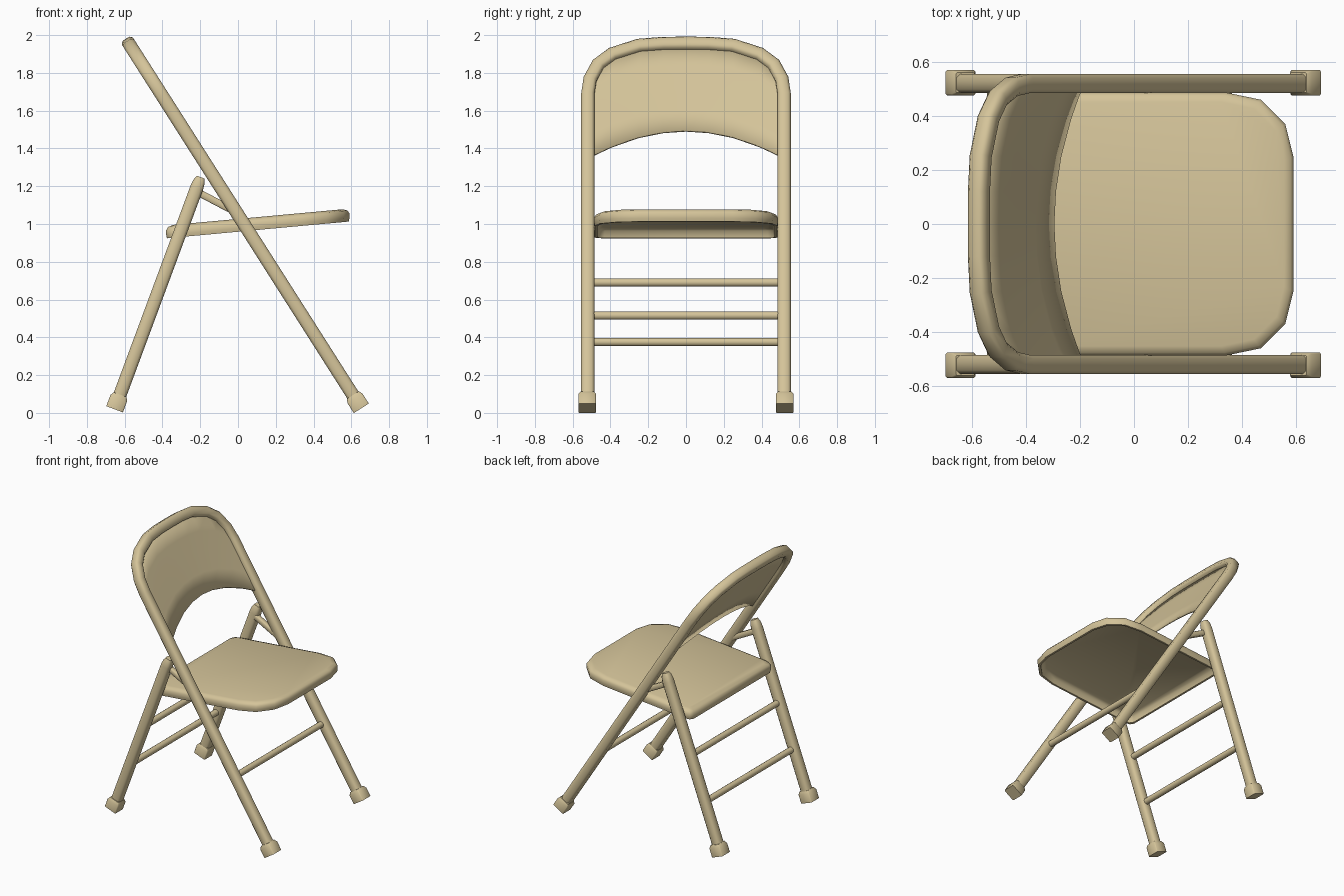
import bpy, bmesh, math
from mathutils import Vector

if "Cube" in bpy.data.objects:
    bpy.data.objects.remove(bpy.data.objects["Cube"])

tan = bpy.data.materials.new("tan paint")
tan.diffuse_color = (0.66, 0.55, 0.32, 1)
tan.use_nodes = True
tan.node_tree.nodes["Principled BSDF"].inputs["Base Color"].default_value = tan.diffuse_color


def finish(bm, name, angle=50):
    bmesh.ops.recalc_face_normals(bm, faces=bm.faces)
    me = bpy.data.meshes.new(name)
    bm.to_mesh(me)
    bm.free()
    me.materials.append(tan)
    ob = bpy.data.objects.new(name, me)
    bpy.context.collection.objects.link(ob)
    bpy.ops.object.select_all(action='DESELECT')
    ob.select_set(True)
    bpy.context.view_layer.objects.active = ob
    bpy.ops.object.shade_smooth_by_angle(angle=math.radians(angle))
    return ob


def bridge(bm, a, b):
    n = len(a)
    for i in range(n):
        bm.faces.new((a[i], a[(i + 1) % n], b[(i + 1) % n], b[i]))


def square(c=0.3):
    k = 1 - c
    return [(1, k), (k, 1), (-k, 1), (-1, k), (-1, -k), (-k, -1), (k, -1), (1, -k)]


def circle(n=10):
    return [(math.cos(2 * math.pi * i / n), math.sin(2 * math.pi * i / n)) for i in range(n)]


def sweep(name, pts, sizes, normal, section):
    """Sweep a section along a path lying in the plane with this normal."""
    bm = bmesh.new()
    pts = [Vector(p) for p in pts]
    nrm = Vector(normal).normalized()
    rings = []
    for i, p in enumerate(pts):
        t = (pts[min(i + 1, len(pts) - 1)] - pts[max(i - 1, 0)]).normalized()
        s = nrm.cross(t).normalized()
        r = sizes[i]
        rings.append([bm.verts.new(p + nrm * r * a + s * r * b) for a, b in section])
    for a, b in zip(rings, rings[1:]):
        bridge(bm, a, b)
    bm.faces.new(rings[0])
    bm.faces.new(rings[-1])
    return finish(bm, name)


# Lines of the two leg frames in side view
def main_x(z):
    return 0.635 - 0.637 * (z - 0.052)


def rear_x(z):
    return -0.64 + 0.371 * (z - 0.055)


NRM = Vector((0.843, 0, 0.537))
R = 0.035

# Main frame: front legs joined by the bent top
half = [(0.52, 0.06), (0.52, 1.68), (0.508, 1.76), (0.465, 1.84),
        (0.39, 1.895), (0.25, 1.94), (0.12, 1.95), (0.0, 1.951)]
outline = [(-y, z) for y, z in half] + half[-2::-1]
sweep("main_frame", [(main_x(z), y, z) for y, z in outline],
      [R] * len(outline), NRM, square(0.4))

for side, tag in ((-1, "right"), (1, "left")):
    y = 0.52 * side
    # Rear legs with narrowed tops
    sweep("rear_leg_" + tag, [(rear_x(z), y, z) for z in (0.06, 1.19, 1.225, 1.248)],
          [R, R, 0.031, 0.022], (0, 1, 0), square(0.4))
    # Foot caps
    for name, f, zc in (("front_foot_", main_x, 0.052), ("rear_foot_", rear_x, 0.05)):
        c = Vector((f(zc), 0.523 * side, zc))
        d = (Vector((f(1), y, 1)) - Vector((f(0), y, 0))).normalized()
        sweep(name + tag, [c + d * k for k in (-0.033, 0.030, 0.050)],
              [0.047, 0.047, 0.037], (0, 1, 0), square(0.12))
    # Hinge links between rear leg and main frame
    sweep("hinge_link_" + tag, [(-0.21, 0.505 * side, 1.167), (-0.01, 0.505 * side, 1.062)],
          [0.019, 0.019], (0, 1, 0), square(0.3))

# Cross bars
for name, f, z in (("front_bar", main_x, 0.515), ("rear_bar_upper", rear_x, 0.69),
                   ("rear_bar_lower", rear_x, 0.375)):
    sweep(name, [(f(z), -0.5, z), (f(z), 0.5, z)], [0.023, 0.023], (1, 0, 0), circle())

# Backrest: thin panel from the arched lower edge up to the bent tube
bm = bmesh.new()
rows, cols = 5, []
for y, zt in outline[1:-1]:
    zb = 1.5 - 0.135 * (y / 0.485) ** 2
    col = []
    for j in range(rows):
        v = j / (rows - 1)
        z = zb + (zt - zb) * v
        bulge = 0.015 * (1 - (y / 0.52) ** 2) * (1 - v)
        col.append(bm.verts.new(Vector((main_x(z), y, z)) - NRM * bulge))
    cols.append(col)
for a, b in zip(cols, cols[1:]):
    for j in range(rows - 1):
        bm.faces.new((a[j], b[j], b[j + 1], a[j + 1]))
back = finish(bm, "backrest")
mod = back.modifiers.new("thickness", 'SOLIDIFY')
mod.thickness = 0.012
mod.offset = 0

# Seat: pressed pan, hollow below, with a rounded rim
edge = [(-0.38, 0.45), (-0.365, 0.478), (-0.33, 0.487), (0.34, 0.487),
        (0.47, 0.46), (0.56, 0.37), (0.59, 0.25)]
loop = edge + [(x, -y) for x, y in reversed(edge)]
bm = bmesh.new()
rings = []
for inset, drop in ((0.045, 0.016), (0.022, 0.03), (0.018, 0.068), (0.004, 0.068),
                    (0.0, 0.05), (0.0, 0.025), (0.010, 0.009), (0.035, 0.0)):
    kx, ky = 1 - inset / 0.485, 1 - inset / 0.487
    ring = []
    for x, y in loop:
        px = 0.105 + (x - 0.105) * kx
        ring.append(bm.verts.new((px, y * ky, 0.992 + 0.092 * (px + 0.38) - drop)))
    rings.append(ring)
for a, b in zip(rings, rings[1:]):
    bridge(bm, a, b)
bm.faces.new(rings[0])
bm.faces.new(rings[-1])
finish(bm, "seat", 60)
